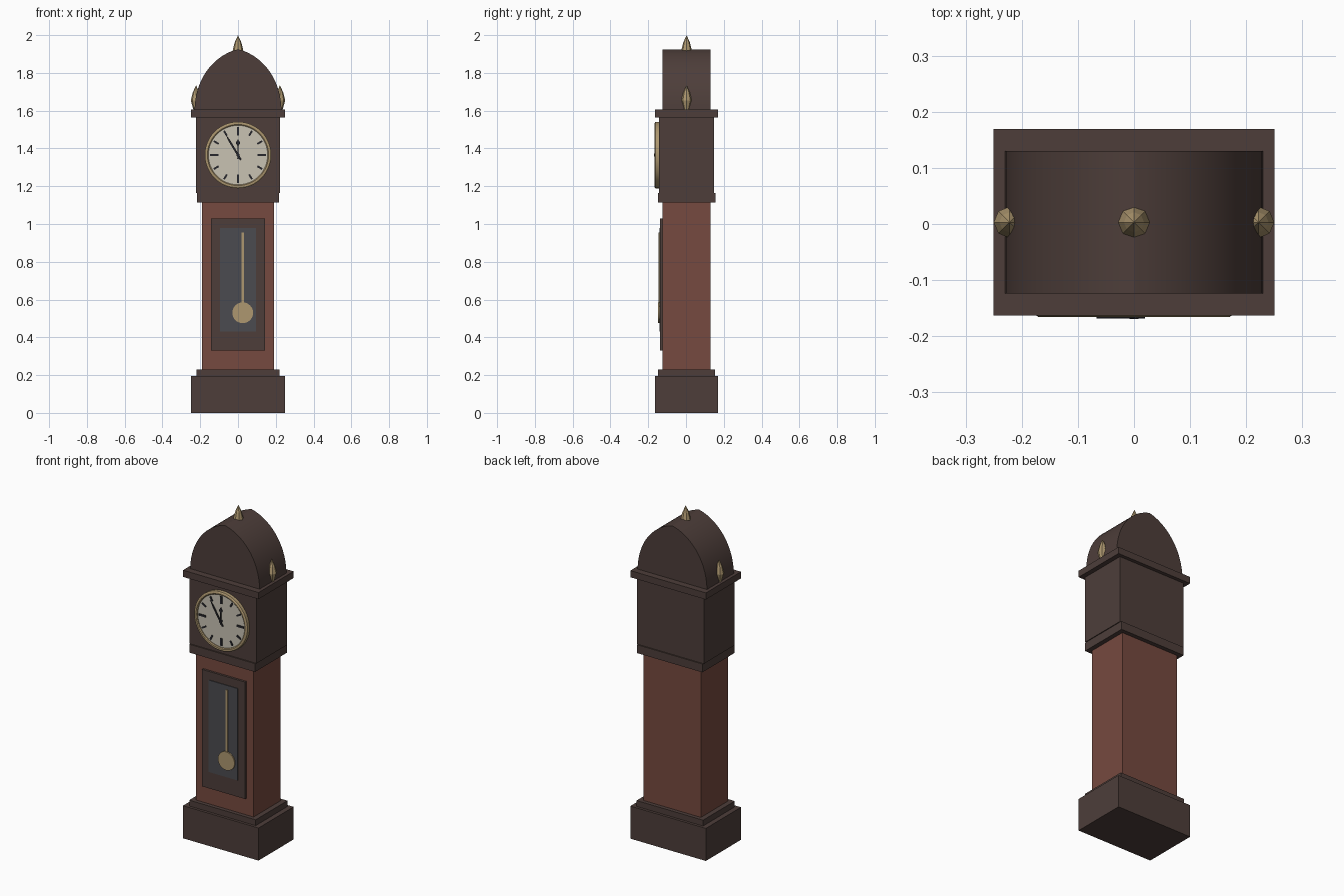
import bpy, bmesh, math
from mathutils import Matrix, Vector

if "Cube" in bpy.data.objects:
    bpy.data.objects.remove(bpy.data.objects["Cube"])

def mat(name, c):
    m = bpy.data.materials.new(name)
    m.diffuse_color = (*c, 1)
    m.use_nodes = True
    m.node_tree.nodes["Principled BSDF"].inputs["Base Color"].default_value = m.diffuse_color
    return m

DARK = mat("dark_wood", (0.075, 0.048, 0.042))
RED = mat("red_wood", (0.18, 0.068, 0.05))
BRASS = mat("brass", (0.42, 0.31, 0.16))
CREAM = mat("cream", (0.58, 0.54, 0.45))
GLASS = mat("dark_glass", (0.07, 0.07, 0.08))
INK = mat("ink", (0.02, 0.02, 0.025))
CY = 0.003      # depth centre of the case
DZ = 1.365      # dial centre height

def finish(name, bm, m, smooth=False):
    bmesh.ops.recalc_face_normals(bm, faces=bm.faces)
    me = bpy.data.meshes.new(name)
    bm.to_mesh(me)
    bm.free()
    me.materials.append(m)
    ob = bpy.data.objects.new(name, me)
    bpy.context.collection.objects.link(ob)
    if smooth:
        bpy.context.view_layer.objects.active = ob
        ob.select_set(True)
        bpy.ops.object.shade_smooth_by_angle(angle=math.radians(30))
        ob.select_set(False)
    return ob

def box(name, x0, x1, y0, y1, z0, z1, m):
    bm = bmesh.new()
    bmesh.ops.create_cube(bm, size=1)
    for v in bm.verts:
        v.co = Vector(((x0 + x1) / 2 + v.co.x * (x1 - x0),
                       (y0 + y1) / 2 + v.co.y * (y1 - y0),
                       (z0 + z1) / 2 + v.co.z * (z1 - z0)))
    return finish(name, bm, m)

def prism(name, pts, y0, y1, m, smooth=False):
    """Extrude an (x, z) outline along y."""
    bm = bmesh.new()
    f = bm.faces.new([bm.verts.new((x, y0, z)) for x, z in pts])
    r = bmesh.ops.extrude_face_region(bm, geom=[f])
    bmesh.ops.translate(bm, vec=(0, y1 - y0, 0),
                        verts=[v for v in r["geom"] if isinstance(v, bmesh.types.BMVert)])
    return finish(name, bm, m, smooth)

def lathe(name, prof, n, matrix, m, smooth=False):
    """Spin an (r, h) profile about local z, then place it."""
    bm = bmesh.new()
    vs = [bm.verts.new((r, 0, h)) for r, h in prof]
    es = [bm.edges.new(p) for p in zip(vs, vs[1:])]
    bmesh.ops.spin(bm, geom=vs + es, axis=(0, 0, 1), cent=(0, 0, 0),
                   steps=n, angle=2 * math.pi)
    bmesh.ops.remove_doubles(bm, verts=bm.verts, dist=1e-5)
    bmesh.ops.transform(bm, matrix=matrix, verts=bm.verts)
    return finish(name, bm, m, smooth)

def facing(x, y, z):
    """Place a lathe with its axis pointing to the front."""
    return Matrix.Translation((x, y, z)) @ Matrix.Rotation(math.pi / 2, 4, 'X')

# Case: plinth, trunk, hood and mouldings (half width, half depth, z range)
for name, hx, hy, z0, z1, m in [
        ("plinth", 0.25, 0.166, 0, 0.195, DARK),
        ("plinth_moulding", 0.22, 0.15, 0.195, 0.23, DARK),
        ("trunk", 0.19, 0.127, 0.23, 1.115, RED),
        ("hood_moulding", 0.217, 0.152, 1.115, 1.165, DARK),
        ("hood", 0.222, 0.145, 1.165, 1.565, DARK),
        ("cornice", 0.25, 0.166, 1.565, 1.605, DARK)]:
    box(name, -hx, hx, CY - hy, CY + hy, z0, z1, m)

# Pointed arched top
a, b, c, d = [Vector(p) for p in ((0.23, 1.605), (0.225, 1.79), (0.11, 1.90), (0, 1.925))]
half = []
for i in range(17):
    t = i / 16
    half.append(a*(1-t)**3 + b*3*t*(1-t)**2 + c*3*t*t*(1-t) + d*t**3)
arch = [(p.x, p.y) for p in half] + [(-p.x, p.y) for p in half[-2::-1]]
prism("arched_top", arch, CY - 0.127, CY + 0.127, DARK, True)

# Faceted finials
fin = [(0, 0), (0.014, 0), (0.028, 0.05), (0.018, 0.09), (0, 0.13)]
for name, x, z in (("finial_left", -0.222, 1.605), ("finial_right", 0.222, 1.605),
                   ("finial_centre", 0, 1.87)):
    lathe(name, fin, 8, Matrix.Translation((x, CY, z)), BRASS)

# Dial: face and bezel
lathe("dial_face", [(0, 0), (0.162, 0), (0.162, 0.015), (0, 0.015)], 48,
      facing(0, -0.141, DZ), CREAM, True)
lathe("dial_bezel", [(0.157, 0), (0.176, 0), (0.176, 0.021), (0.170, 0.025),
                     (0.162, 0.025), (0.157, 0.021), (0.157, 0)], 48,
      facing(0, -0.141, DZ), BRASS, True)

def on_dial(name, pts, angle, y0, y1):
    """Flat shape pointing to 12, turned clockwise about the dial centre."""
    s, k = math.sin(angle), math.cos(angle)
    prism(name, [(x * k + z * s, DZ - x * s + z * k) for x, z in pts], y0, y1, INK)

# Hour marks and hands
for i in range(12):
    w, r = (0.006, 0.103) if i % 3 == 0 else (0.005, 0.118)
    on_dial(f"hour_mark_{i + 1}", [(-w, r), (w, r), (w, 0.148), (-w, 0.148)],
            i * math.pi / 6, -0.160, -0.155)
on_dial("hour_hand", [(-0.004, -0.02), (0.004, -0.02), (0.003, 0.05), (0.012, 0.064),
                      (0, 0.085), (-0.012, 0.064), (-0.003, 0.05)], 0, -0.164, -0.161)
on_dial("minute_hand", [(-0.005, -0.03), (0.005, -0.03), (0.005, 0.09), (0, 0.13),
                        (-0.005, 0.09)], -math.radians(31), -0.168, -0.165)
lathe("hand_hub", [(0, 0), (0.008, 0), (0.008, 0.014), (0, 0.014)], 12,
      facing(0, -0.155, DZ), INK)

# Trunk door, glass and pendulum
box("door", -0.143, 0.143, -0.137, -0.12, 0.33, 1.03, DARK)
box("door_glass", -0.096, 0.096, -0.141, -0.13, 0.43, 0.98, GLASS)
box("pendulum_rod", 0.018, 0.031, -0.145, -0.138, 0.53, 0.955, BRASS)
lathe("pendulum_bob", [(0, 0), (0.055, 0), (0.055, 0.009), (0, 0.009)], 32,
      facing(0.025, -0.139, 0.53), BRASS, True)
